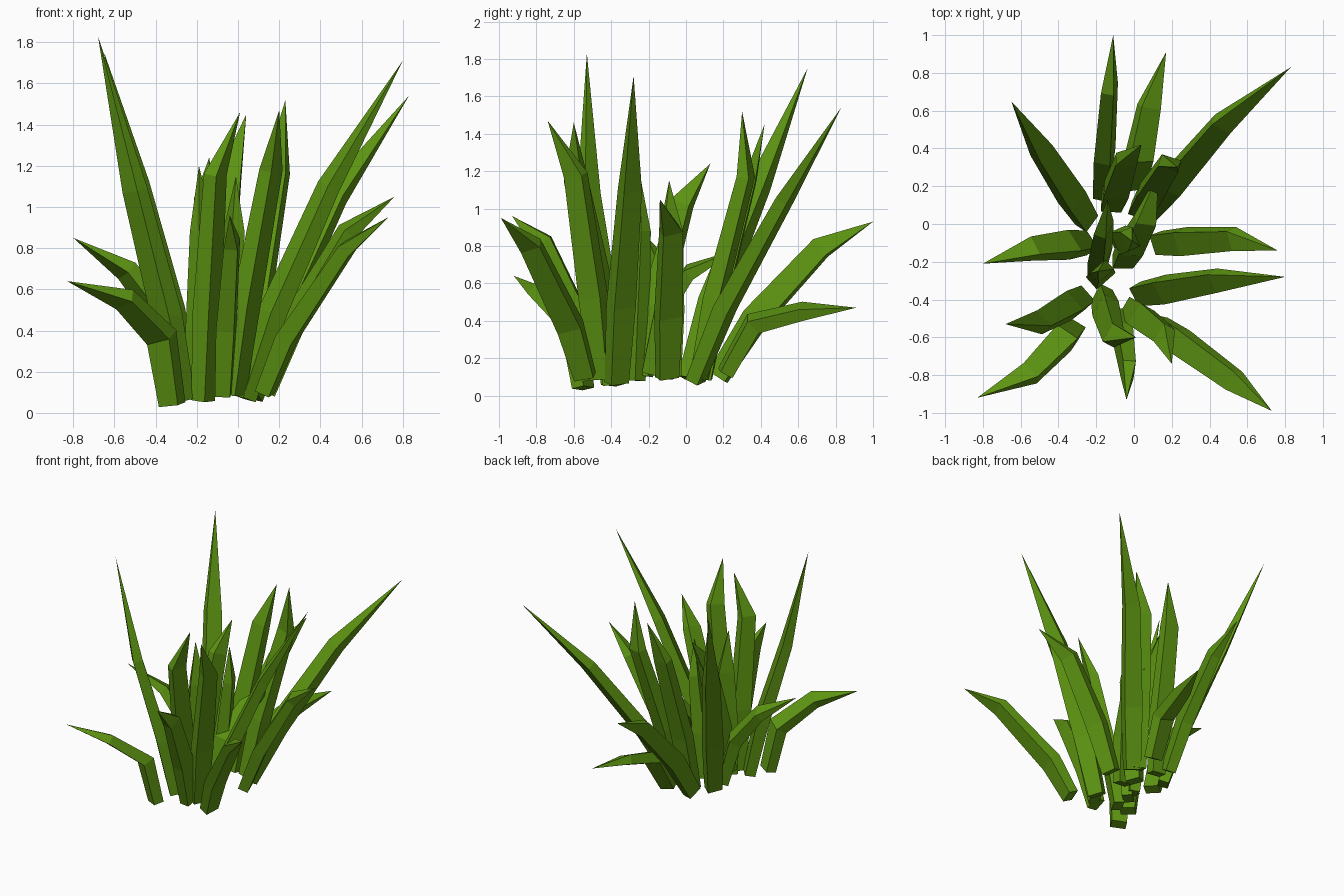
import bpy, bmesh, math
from mathutils import Vector

green = bpy.data.materials.new("leaf green")
green.diffuse_color = (0.11, 0.30, 0.006, 1)

# each leaf: base, upper bend, tip
tall = [
    ((0.03, -0.37, 0.07), (0.44, -0.30, 1.10), (0.80, -0.28, 1.71)),
    ((0.06, 0.05, 0.08), (0.47, 0.53, 1.05), (0.83, 0.83, 1.54)),
    ((-0.02, -0.45, 0.09), (0.16, -0.59, 1.18), (0.20, -0.74, 1.47)),
    ((-0.17, -0.38, 0.06), (-0.11, -0.59, 1.16), (0.01, -0.60, 1.46)),
    ((-0.27, -0.39, 0.06), (-0.50, -0.52, 1.08), (-0.68, -0.53, 1.83)),
    ((-0.25, 0.02, 0.09), (-0.49, 0.39, 1.12), (-0.65, 0.65, 1.75)),
    ((0.03, 0.07, 0.09), (0.19, 0.32, 1.17), (0.23, 0.30, 1.52)),
    ((-0.12, 0.10, 0.09), (-0.04, 0.34, 1.15), (0.04, 0.42, 1.45)),
    ((-0.19, -0.24, 0.11), (-0.16, -0.02, 1.03), (-0.14, 0.13, 1.24)),
    ((-0.18, -0.28, 0.08), (-0.17, -0.25, 0.88), (-0.19, -0.25, 1.20)),
]
low = [
    ((0.13, -0.10, 0.10), (0.53, -0.08, 0.88), (0.76, -0.14, 1.05)),
    ((0.13, -0.54, 0.10), (0.53, -0.83, 0.80), (0.73, -0.99, 0.95)),
    ((-0.07, -0.50, 0.09), (-0.03, -0.77, 0.82), (-0.04, -0.93, 0.96)),
    ((-0.32, -0.55, 0.04), (-0.55, -0.79, 0.55), (-0.83, -0.92, 0.64)),
    ((-0.25, -0.10, 0.10), (-0.54, -0.13, 0.69), (-0.80, -0.21, 0.85)),
    ((-0.17, 0.17, 0.10), (-0.13, 0.72, 0.79), (-0.11, 1.00, 0.93)),
    ((0.00, 0.21, 0.12), (0.08, 0.62, 0.45), (0.17, 0.91, 0.47)),
    ((-0.08, -0.09, 0.10), (-0.02, -0.08, 0.88), (-0.01, -0.09, 1.15)),
    ((-0.06, -0.20, 0.12), (0.06, 0.02, 0.66), (0.13, 0.27, 0.78)),
]
# share of the lower section's run and rise, for the low leaves
low_bend = [(0.33, 0.42), (0.27, 0.38), (0.33, 0.45), (0.22, 0.64), (0.33, 0.58),
            (0.36, 0.45), (0.36, 0.8), (0.33, 0.45), (0.33, 0.6)]


def leaf(name, base, bend, tip, run, rise, roll):
    base, bend, tip = Vector(base), Vector(bend), Vector(tip)
    d = bend - base
    lower = base + Vector((d.x * run, d.y * run, d.z * rise))
    pts = [base, lower, bend, tip]
    out = tip - base
    side = Vector((-out.y, out.x, 0)).normalized()
    c, s = math.cos(roll), math.sin(roll)
    bm = bmesh.new()
    rings = []
    for i, (w, t) in enumerate(((0.054, 0.037), (0.066, 0.044), (0.055, 0.034))):
        along = (pts[i + 1] - pts[max(i - 1, 0)]).normalized()
        normal = along.cross(side).normalized()
        # rolled four-sided section
        ring = []
        for a, b in ((1, 1), (-1, 1), (-1, -1), (1, -1)):
            u, v = a * w, b * t
            ring.append(bm.verts.new(pts[i] + side * (u * c - v * s) + normal * (u * s + v * c)))
        rings.append(ring)
    end = bm.verts.new(tip)
    bm.faces.new(rings[0][::-1])
    for k in range(4):
        n = (k + 1) % 4
        for lo, hi in zip(rings, rings[1:]):
            bm.faces.new((lo[k], lo[n], hi[n], hi[k]))
        bm.faces.new((rings[2][k], rings[2][n], end))
    bmesh.ops.recalc_face_normals(bm, faces=bm.faces)
    me = bpy.data.meshes.new(name)
    bm.to_mesh(me)
    bm.free()
    me.materials.append(green)
    bpy.context.collection.objects.link(bpy.data.objects.new(name, me))


for i, p in enumerate(tall):
    leaf(f"tall_leaf_{i + 1}", *p, 0.33, 0.40, 1.3 if i == 8 else 0.4)
for i, (p, b) in enumerate(zip(low, low_bend)):
    leaf(f"low_leaf_{i + 1}", *p, *b, 1.4 if i in (2, 5) else 0.4)
